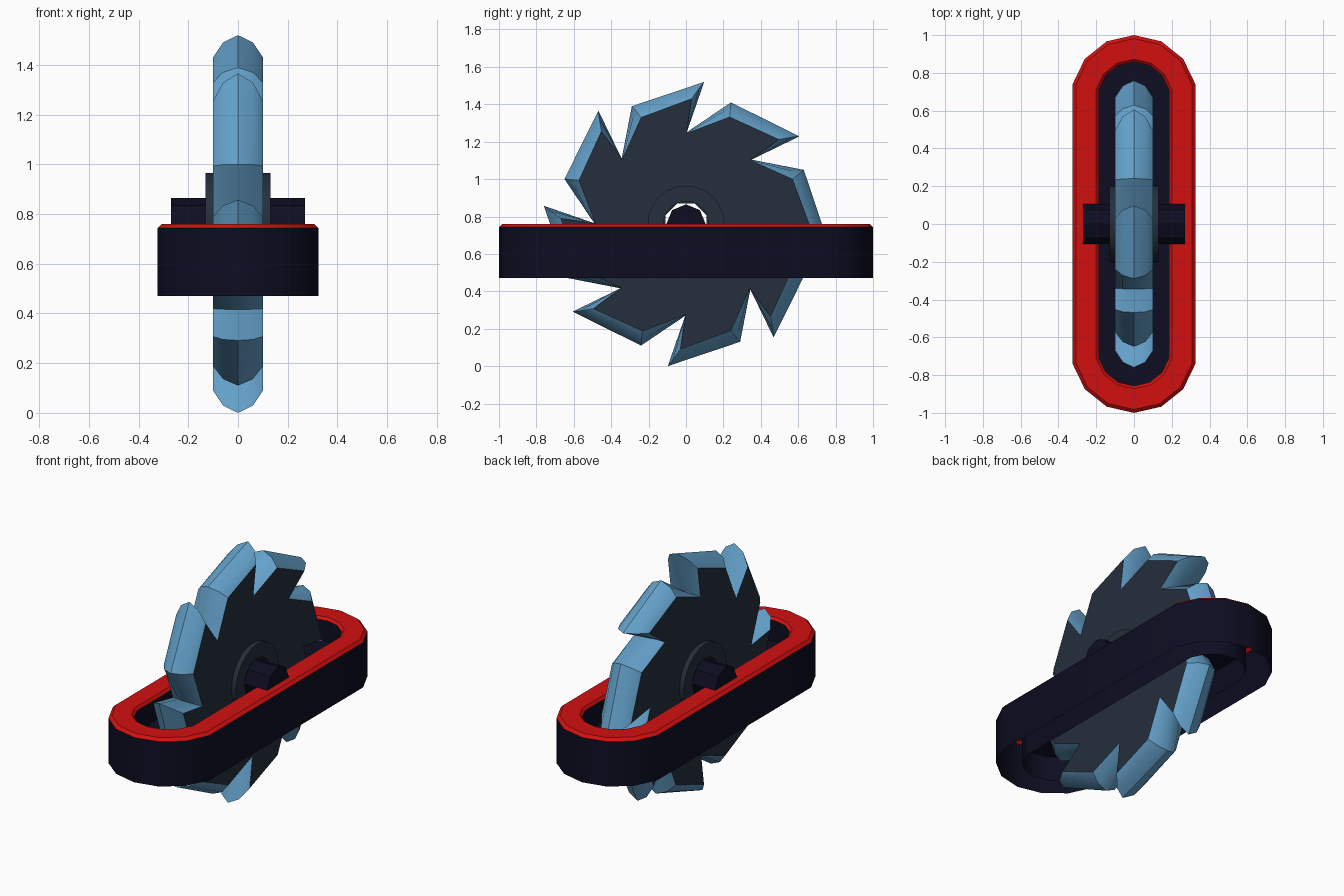
import bpy, bmesh, math
from math import sin, cos, radians, pi

if "Cube" in bpy.data.objects:
    bpy.data.objects.remove(bpy.data.objects["Cube"], do_unlink=True)


def material(name, rgb):
    m = bpy.data.materials.new(name)
    m.use_nodes = True
    m.diffuse_color = (*rgb, 1)
    m.node_tree.nodes["Principled BSDF"].inputs["Base Color"].default_value = (*rgb, 1)
    return m


RED = material("red", (0.65, 0.005, 0.005))
NAVY = material("dark navy", (0.004, 0.004, 0.016))
STEEL = material("steel blue", (0.13, 0.36, 0.6))
SLATE = material("dark slate", (0.018, 0.028, 0.045))
MID = 0.76  # height of the blade axis


def finish(bm, name, mats, recalc=True, angle=30):
    if recalc:
        bmesh.ops.recalc_face_normals(bm, faces=bm.faces)
    mesh = bpy.data.meshes.new(name)
    bm.to_mesh(mesh)
    bm.free()
    for m in mats:
        mesh.materials.append(m)
    ob = bpy.data.objects.new(name, mesh)
    bpy.context.collection.objects.link(ob)
    bpy.ops.object.select_all(action='DESELECT')
    ob.select_set(True)
    bpy.context.view_layer.objects.active = ob
    bpy.ops.object.shade_smooth_by_angle(angle=radians(angle))
    return ob


def loft(bm, rings, mats):
    """Bridge successive closed rings of points; one material index per band."""
    loops = [[bm.verts.new(p) for p in ring] for ring in rings]
    for a, b, mat in zip(loops, loops[1:], mats):
        n = len(a)
        for i in range(n):
            j = (i + 1) % n
            bm.faces.new((a[i], a[j], b[j], b[i])).material_index = mat
    return loops


def circle(x, radius, sides, turn=0.0):
    return [(x, radius * cos(2 * pi * i / sides + turn),
             MID + radius * sin(2 * pi * i / sides + turn)) for i in range(sides)]


def stadium(radius, z):
    """Slot outline with seven points on each rounded end."""
    pts = []
    for side in (1, -1):
        for k in range(-3, 4):
            a = radians(90 + k * 180 / 7)
            pts.append((side * radius * cos(a), side * (0.667 + radius * sin(a)), z))
    return pts


# Base: open-bottomed double wall, red bevelled rim and a recessed floor
bm = bmesh.new()
loops = loft(bm, [stadium(0.333, 0.47), stadium(0.333, 0.743), stadium(0.315, 0.76),
                  stadium(0.205, 0.76), stadium(0.19, 0.745), stadium(0.19, 0.47)],
             [0, 1, 1, 1, 0])
finish(bm, "slot_base", [NAVY, RED])

bm = bmesh.new()
bm.faces.new([bm.verts.new(p) for p in stadium(0.19, 0.62)])
finish(bm, "slot_floor", [NAVY], recalc=False)

# Blade: eight raked teeth with a rounded rim between flat sides
OUTER = [(82.7, 0.766), (114.7, 0.693), (134.6, 0.49)]
INNER = [(87.4, 0.671), (112.8, 0.618), (134.6, 0.485)]


def blade_ring(x, t):
    pts = []
    for tooth in range(8):
        for (ao, ro), (ai, ri) in zip(OUTER, INNER):
            a = radians(ai + (ao - ai) * t + 45 * tooth)
            r = ri + (ro - ri) * t
            pts.append((x, r * cos(a), MID + r * sin(a)))
    return pts


bm = bmesh.new()
loops = loft(bm, [blade_ring(x, t) for x, t in
                  ((-0.1, 0), (-0.06, 0.67), (0, 1), (0.06, 0.67), (0.1, 0))], [0] * 4)
# Flat sides run inward to the octagonal bore
for x, rim in ((-0.1, loops[0]), (0.1, loops[-1])):
    bore = [bm.verts.new(p) for p in circle(x, 0.12, 8, pi / 8)]
    edges = [bm.edges.get((r[i], r[i - 1])) or bm.edges.new((r[i], r[i - 1]))
             for r in (rim, bore) for i in range(len(r))]
    fill = bmesh.ops.triangle_fill(bm, edges=edges, use_beauty=True, normal=(1, 0, 0))
    for f in fill["geom"]:
        if isinstance(f, bmesh.types.BMFace):
            f.material_index = 1
finish(bm, "saw_blade", [STEEL, SLATE])

# Hub: raised collar on each side, pierced by the bore
bm = bmesh.new()
loft(bm, [circle(-0.13, 0.12, 24), circle(-0.13, 0.205, 24), circle(0.13, 0.205, 24),
          circle(0.13, 0.12, 24), circle(-0.13, 0.12, 24)], [0] * 4)
bmesh.ops.remove_doubles(bm, verts=bm.verts, dist=0.0001)
finish(bm, "blade_hub", [SLATE])

# Axle: octagonal bar through the bore
bm = bmesh.new()
ends = loft(bm, [circle(-0.27, 0.105, 8), circle(0.27, 0.105, 8)], [0])
for ring in ends:
    bm.faces.new(ring)
finish(bm, "axle", [NAVY])
